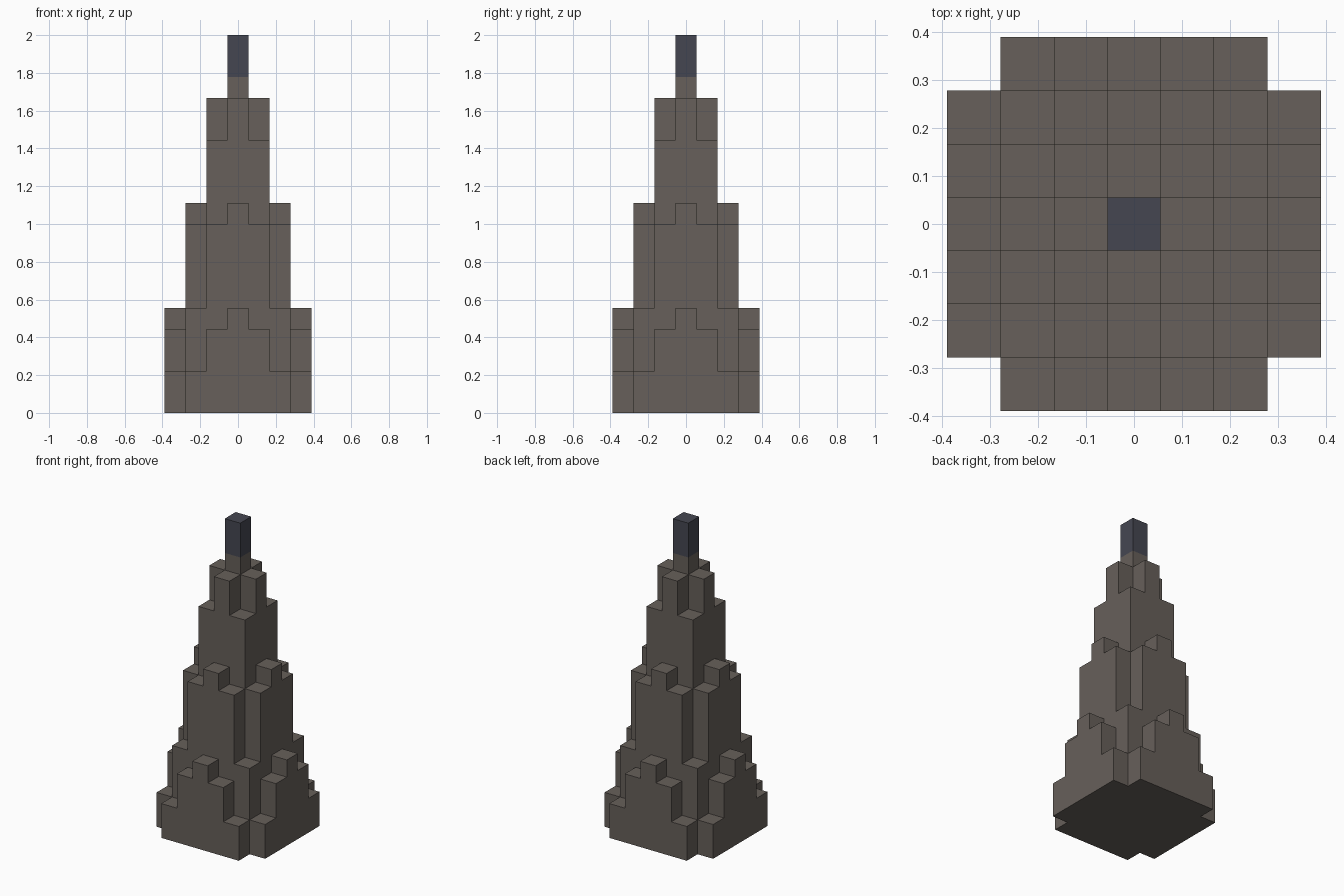
import bpy
import bmesh

if "Cube" in bpy.data.objects:
    bpy.data.objects.remove(bpy.data.objects["Cube"], do_unlink=True)

U = 2.0 / 18  # one block

# Column heights in blocks for one octant, mirrored to the rest
HEIGHTS = {
    (0, 0): 18, (0, 1): 15, (1, 1): 13,
    (0, 2): 10, (1, 2): 9, (2, 2): 5,
    (0, 3): 5, (1, 3): 4, (2, 3): 2,
}


def height(i, j):
    return HEIGHTS.get(tuple(sorted((abs(i), abs(j)))), 0)


def material(name, rgb):
    mat = bpy.data.materials.new(name)
    mat.use_nodes = True
    color = (*rgb, 1.0)
    mat.diffuse_color = color
    bsdf = mat.node_tree.nodes["Principled BSDF"]
    bsdf.inputs["Base Color"].default_value = color
    bsdf.inputs["Roughness"].default_value = 0.9
    return mat


def build_tier(name, low, high, mat):
    """Outer shell of the stepped columns between two block heights."""
    bm = bmesh.new()

    def quad(*corners):
        bm.faces.new([bm.verts.new([c * U for c in p]) for p in corners])

    def clamped(i, j):
        return min(max(height(i, j), low), high)

    for i in range(-3, 4):
        for j in range(-3, 4):
            h = clamped(i, j)
            if h == low:
                continue
            # Corners counter-clockwise, with the neighbour across each edge
            ring = [(i - .5, j - .5), (i + .5, j - .5),
                    (i + .5, j + .5), (i - .5, j + .5)]
            sides = [(0, -1), (1, 0), (0, 1), (-1, 0)]
            if height(i, j) <= high:
                quad(*[(x, y, h) for x, y in ring])
            if low == 0:
                quad(*[(x, y, 0) for x, y in reversed(ring)])
            for k, (dx, dy) in enumerate(sides):
                a, b = ring[k], ring[(k + 1) % 4]
                for z in range(clamped(i + dx, j + dy), h):
                    quad((*a, z), (*b, z), (*b, z + 1), (*a, z + 1))

    # Weld the blocks and merge coplanar squares into clean flat faces
    bmesh.ops.remove_doubles(bm, verts=bm.verts, dist=U * 0.01)
    bmesh.ops.dissolve_limit(bm, angle_limit=0.02, verts=bm.verts, edges=bm.edges)
    mesh = bpy.data.meshes.new(name)
    bm.to_mesh(mesh)
    bm.free()
    mesh.materials.append(mat)
    obj = bpy.data.objects.new(name, mesh)
    bpy.context.collection.objects.link(obj)
    return obj


stone = material("warm_grey_stone", (0.135, 0.117, 0.103))
slate = material("dark_blue_slate", (0.060, 0.062, 0.083))

# Tiers from the ground up, then the spire and its dark tip
build_tier("base_tier", 0, 5, stone)
build_tier("middle_tier", 5, 10, stone)
build_tier("upper_tier", 10, 15, stone)
build_tier("spire_base", 15, 16, stone)
build_tier("spire_tip", 16, 18, slate)
